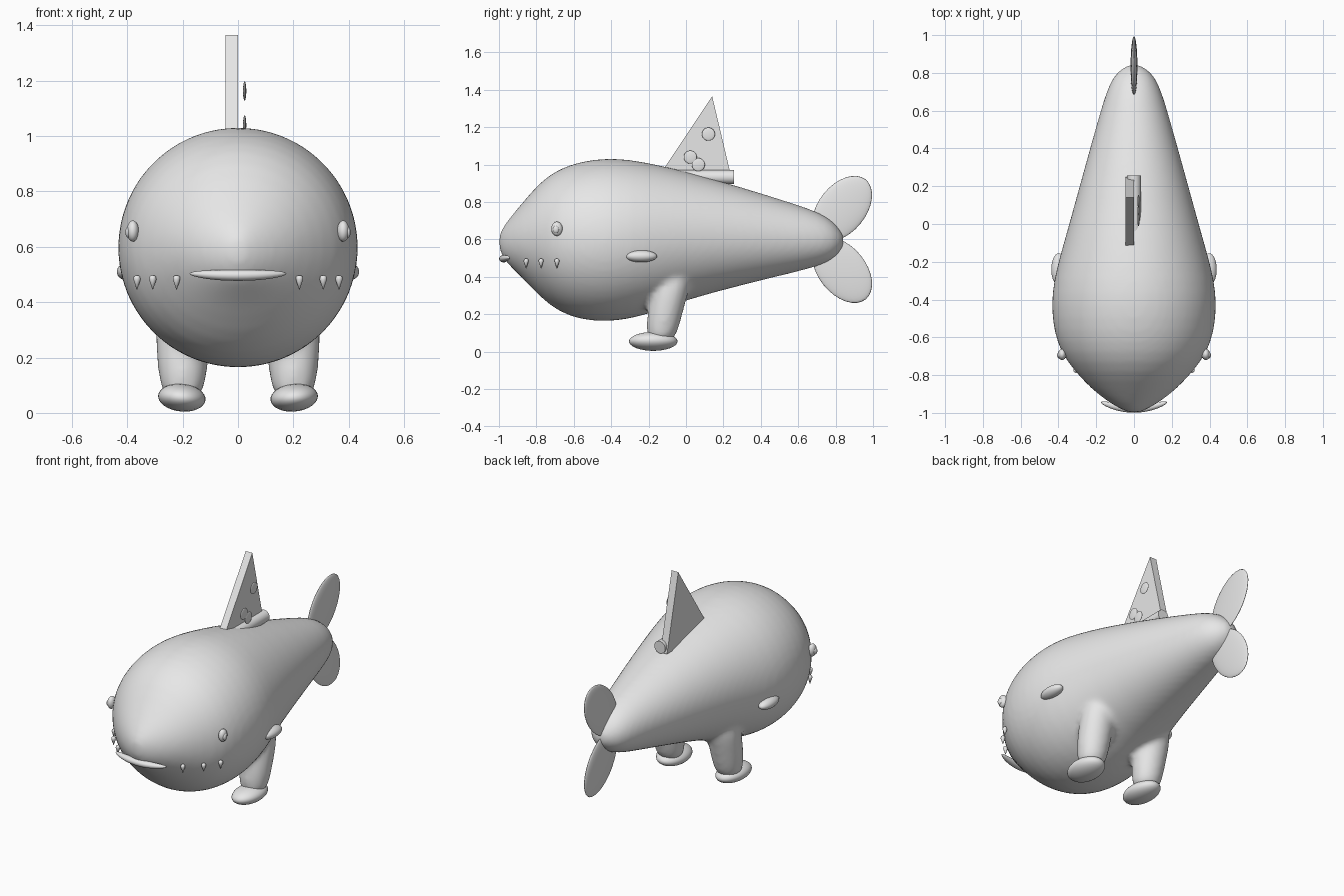
import bpy, bmesh, math
from mathutils import Matrix, Vector

if "Cube" in bpy.data.objects:
    bpy.data.objects.remove(bpy.data.objects["Cube"])

grey = bpy.data.materials.new("plain grey")
grey.use_nodes = True
colour = (0.8, 0.8, 0.8, 1)
grey.diffuse_color = colour
grey.node_tree.nodes["Principled BSDF"].inputs["Base Color"].default_value = colour


def finish(name, bm, smooth=True):
    bmesh.ops.recalc_face_normals(bm, faces=bm.faces)
    mesh = bpy.data.meshes.new(name)
    bm.to_mesh(mesh)
    bm.free()
    mesh.materials.append(grey)
    for face in mesh.polygons:
        face.use_smooth = smooth
    obj = bpy.data.objects.new(name, mesh)
    bpy.context.collection.objects.link(obj)
    return obj


def ellipsoid(name, centre, radii, turn=0, axis="X", bend=None):
    bm = bmesh.new()
    bmesh.ops.create_uvsphere(bm, u_segments=32, v_segments=16, radius=1)
    matrix = (Matrix.Translation(centre) @ Matrix.Rotation(turn, 4, axis)
              @ Matrix.Diagonal((*radii, 1)))
    bm.transform(matrix)
    if bend:
        for v in bm.verts:
            v.co += Vector(bend) * v.co.x ** 2
    return finish(name, bm)


def loft(bm, rings, sides=32):
    """Skin a list of rings; each ring is a list of points."""
    loops = [[bm.verts.new(p) for p in ring] for ring in rings]
    for a, b in zip(loops, loops[1:]):
        for i in range(sides):
            j = (i + 1) % sides
            bm.faces.new((a[i], a[j], b[j], b[i]))
    bm.faces.new(loops[0])
    bm.faces.new(loops[-1])


def circle(sides=32):
    angles = [2 * math.pi * i / sides for i in range(sides)]
    return [(math.cos(a), math.sin(a)) for a in angles]


# Body: y, bottom, top, half width
stations = [
    (-1.0, .56, .62, .02), (-.985, .51, .655, .06), (-.95, .465, .705, .125),
    (-.88, .40, .79, .22), (-.78, .29, .91, .315), (-.68, .21, .98, .39),
    (-.56, .168, 1.02, .428), (-.43, .157, 1.037, .44), (-.3, .172, 1.03, .428),
    (-.15, .215, 1.0, .388), (0, .275, .965, .345), (.3, .355, .88, .262),
    (.6, .428, .785, .178), (.72, .46, .742, .14), (.79, .495, .695, .104),
    (.83, .54, .645, .055), (.846, .575, .61, .018),
]
body_mesh = bmesh.new()
loft(body_mesh, [[(w * c, y, (lo + hi) / 2 + (hi - lo) / 2 * s) for c, s in circle()]
                 for y, lo, hi, w in stations])

# Legs: z, y, radius, blended into the body
leg = [(.05, -.14, .06), (.09, -.13, .078), (.15, -.122, .09),
       (.24, -.105, .096), (.34, -.08, .1), (.44, -.06, .085)]
for side in (-1, 1):
    loft(body_mesh, [[(side * .2 + r * c, y + r * s, z) for c, s in circle()]
                     for z, y, r in leg])
body = finish("body_and_legs", body_mesh)
body.modifiers.new("round", "SUBSURF").levels = 1
body.modifiers["round"].render_levels = 1
remesh = body.modifiers.new("blend", "REMESH")
remesh.mode = "VOXEL"
remesh.voxel_size = .016
remesh.use_smooth_shade = True
relax = body.modifiers.new("relax", "SMOOTH")
relax.factor = .5
relax.iterations = 8

# Paired parts
for side, label in ((1, "left"), (-1, "right")):
    ellipsoid(label + "_foot", (side * .203, -.175, .055), (.086, .13, .05), side * -.1, "Y")
    ellipsoid(label + "_side_bump", (side * .398, -.24, .51), (.04, .085, .032))
    ellipsoid(label + "_eye", (side * .38, -.69, .657), (.022, .03, .038))
    ellipsoid(label + "_pupil", (side * .397, -.695, .653), (.01, .016, .02))
    # Teeth: small downward cones with a rounded top
    for n, (x, y) in enumerate(((.222, -.855), (.308, -.775), (.365, -.69))):
        bm = bmesh.new()
        loft(bm, [[(side * x + r * c, y + r * s, z) for c, s in circle(16)]
                  for r, z in ((.006, .497), (.012, .492), (.013, .482), (.001, .445))], 16)
        finish(f"{label}_tooth_{n + 1}", bm)

# Mouth
ellipsoid("mouth", (0, -.975, .497), (.175, .024, .02), bend=(0, 1, .2))

# Tail flukes
for name, z, sign in (("upper_fluke", .765, 1), ("lower_fluke", .435, -1)):
    ellipsoid(name, (0, .835, z), (.018, .2, .127), sign * math.radians(51))

# Back fin: flat triangular slab
bm = bmesh.new()
outline = [(-.17, .9), (.14, 1.365), (.25, .9)]
loft(bm, [[(x, y, z) for y, z in outline] for x in (-.045, 0)], 3)
finish("back_fin", bm, False)

# Round bar at the foot of the fin
bm = bmesh.new()
loft(bm, [[(.037 * c, y, .933 + .037 * s) for c, s in circle()] for y in (-.04, .256)])
bar = finish("fin_bar", bm)
bpy.context.view_layer.objects.active = bar
bar.select_set(True)
bpy.ops.object.shade_smooth_by_angle()

# Spots beside the fin
for n, (y, z) in enumerate(((.12, 1.163), (.023, 1.04), (.066, 1.0))):
    ellipsoid(f"fin_spot_{n + 1}", (.024, y, z), (.006, .035, .035))
